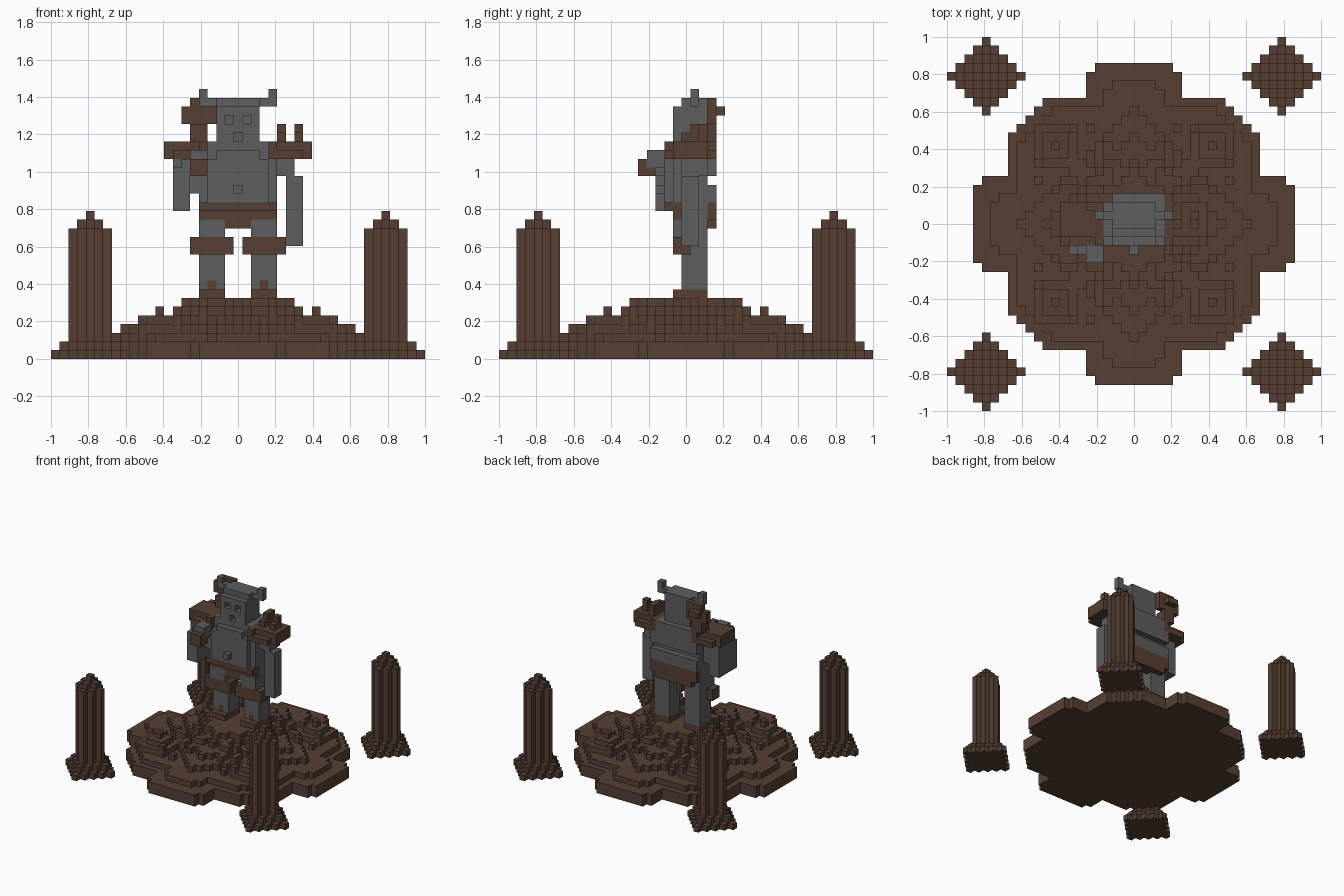
import bpy, bmesh, random
from itertools import product

if "Cube" in bpy.data.objects:
    bpy.data.objects.remove(bpy.data.objects["Cube"])

V = 2 / 43          # edge of one block
random.seed(4)


def material(name, rgb):
    m = bpy.data.materials.new(name)
    m.use_nodes = True
    m.diffuse_color = (*rgb, 1)
    bsdf = m.node_tree.nodes["Principled BSDF"]
    bsdf.inputs["Base Color"].default_value = (*rgb, 1)
    bsdf.inputs["Roughness"].default_value = 0.9
    return m


BROWN = material("earth brown", (0.094, 0.051, 0.034))
GREY = material("stone grey", (0.112, 0.112, 0.112))

parts = []          # (name, cells, material)
taken = set()


def box(x0, x1, y0, y1, z0, z1):
    """Inclusive block range."""
    return set(product(range(x0, x1 + 1), range(y0, y1 + 1), range(z0, z1 + 1)))


def part(name, mat, *boxes):
    """Register a part; blocks already used by earlier parts are skipped."""
    cells = set()
    for b in boxes:
        cells |= b if isinstance(b, set) else box(*b)
    cells -= taken
    taken.update(cells)
    parts.append((name, cells, mat))


def pair(name, mat, *boxes):
    """Mirrored part on both sides of x = 0."""
    part("left_" + name, mat, *boxes)
    part("right_" + name, mat, *[(-b[1], -b[0], *b[2:]) for b in boxes])


def tier(z, r, diag, arm):
    """Octagon crossed by four arms with clipped corners."""
    out = set()
    for x, y in product(range(-18, 19), repeat=2):
        a, b = max(abs(x), abs(y)), min(abs(x), abs(y))
        if (a <= r and a + b <= diag) or (a <= arm and b <= arm - 13 and a + b <= 2 * arm - 14):
            out.add((x, y, z))
    return out


def diamond(cx, cy, z, r):
    return {(cx + x, cy + y, z) for x, y in product(range(-r, r + 1), repeat=2)
            if abs(x) + abs(y) <= r}


# Corner pillars: diamond section, stepped foot and pointed cap
radii = [4, 3] + [2] * 13 + [1, 0]
for label, sx, sy in (("front_left", 1, -1), ("front_right", -1, -1),
                      ("back_left", 1, 1), ("back_right", -1, 1)):
    part(label + "_pillar", BROWN,
         *[diamond(17 * sx, 17 * sy, z, r) for z, r in enumerate(radii)])

# Stepped platform
part("platform", BROWN, tier(0, 14, 24, 18), tier(1, 14, 24, 18), tier(2, 13, 22, 16))

# Central mound
part("mound", BROWN, *[diamond(0, 0, z, r) for z, r in ((3, 13), (4, 10), (5, 7), (6, 6))])

# Four small stepped pyramids
for sx, sy in product((-9, 9), repeat=2):
    part("small_pyramid", BROWN, *[(sx - r, sx + r, sy - r, sy + r, z, z)
                                   for z, r in ((3, 2), (4, 1), (5, 0))])

# Loose rubble, symmetric in both directions
rubble = set()
spots = [(7, 5), (5, 7), (11, 5), (5, 11), (11, 7), (7, 11)]
spots += [(a, b) for a, b in product(range(2, 10), repeat=2)
          if 5 <= a + b <= 13 and random.random() < 0.25]
for a, b in spots:
    z = 3
    while (a, b, z) in taken:
        z += 1
    if z < 7:
        rubble |= {(sx * a, sy * b, z) for sx, sy in product((-1, 1), repeat=2)}
part("rubble", BROWN, rubble)

# Legs: boots, knee guards, shins and thighs
pair("boot", BROWN, (2, 4, -1, 2, 7, 7), (3, 3, 0, 0, 8, 8))
pair("knee_guard", BROWN, (1, 5, -1, 0, 12, 13))
pair("leg", GREY, (2, 4, 0, 2, 8, 17), (2, 4, -1, -1, 14, 15))

# Belt with front and back cloth
part("belt", BROWN, (-4, 4, -2, -1, 17, 17), (-4, 4, -1, -1, 16, 16),
     (-1, 1, -1, 0, 15, 16), (-4, 4, 2, 3, 16, 17), (-3, 3, 2, 3, 15, 15))

# Torso with belly plate and shoulder yoke
part("torso", GREY, (-1, 1, 0, 2, 16, 17), (-4, 4, -1, 2, 18, 22), (-3, 3, -2, -2, 18, 22),
     (-4, 4, 3, 3, 18, 19), (-4, 4, 3, 3, 21, 22), (-3, 3, -1, 3, 23, 24),
     (-2, 2, -2, -2, 23, 23), (0, 0, -3, -3, 19, 19))

# Head, with recessed eyes and a mouth opening
head = (box(-2, 2, -1, 2, 25, 28) | box(-2, 2, 0, 2, 29, 29))
head -= {(-1, -1, 27), (1, -1, 27), (0, -1, 25)}
part("head", GREY, head)
pair("horn", GREY, (3, 4, 1, 1, 29, 29), (4, 4, 1, 1, 30, 30))

# Shoulder guards
pair("shoulder_guard", BROWN, (5, 8, -1, 2, 23, 24), (4, 4, -2, 3, 23, 24), (5, 7, -2, 3, 23, 23))
part("left_shoulder_spikes", BROWN, (5, 5, 0, 2, 25, 25), (5, 5, 1, 2, 26, 26),
     (7, 7, 0, 1, 25, 25), (7, 7, 1, 1, 26, 26))

# Left arm hangs straight down
part("left_arm", GREY, (5, 6, 0, 2, 21, 22), (6, 6, 0, 1, 21, 21), (6, 7, 0, 1, 13, 20))

# Right arm bends forward and grips a handle
part("right_arm", GREY, (-7, -5, -1, 1, 19, 22), (-7, -6, -3, 1, 17, 18),
     (-7, -6, -3, -2, 19, 21), (-7, -6, -2, -2, 22, 22))
part("right_hand", GREY, (-5, -4, -4, -3, 22, 23), (-6, -5, -3, -2, 21, 22))
part("held_handle", BROWN, (-5, -4, -5, -4, 21, 22))

# Weapon slung behind the right shoulder
part("back_weapon", BROWN, (-5, -4, 2, 3, 25, 26), (-6, -3, 3, 3, 27, 28),
     (-5, -4, 4, 4, 28, 28), (-5, -3, 3, 3, 29, 29))

# Each face direction with its four corner offsets
FACES = {
    (1, 0, 0): ((1, 0, 0), (1, 1, 0), (1, 1, 1), (1, 0, 1)),
    (-1, 0, 0): ((0, 0, 0), (0, 0, 1), (0, 1, 1), (0, 1, 0)),
    (0, 1, 0): ((0, 1, 0), (0, 1, 1), (1, 1, 1), (1, 1, 0)),
    (0, -1, 0): ((0, 0, 0), (1, 0, 0), (1, 0, 1), (0, 0, 1)),
    (0, 0, 1): ((0, 0, 1), (1, 0, 1), (1, 1, 1), (0, 1, 1)),
    (0, 0, -1): ((0, 0, 0), (0, 1, 0), (1, 1, 0), (1, 0, 0)),
}

# Build every part as a shell of its exposed block faces
for name, cells, mat in parts:
    bm = bmesh.new()
    verts = {}
    for c in sorted(cells):
        for d, corners in FACES.items():
            if tuple(a + b for a, b in zip(c, d)) in taken:
                continue
            loop = []
            for o in corners:
                k = tuple(a + b for a, b in zip(c, o))
                if k not in verts:
                    verts[k] = bm.verts.new(((k[0] - 0.5) * V, (k[1] - 0.5) * V, k[2] * V))
                loop.append(verts[k])
            bm.faces.new(loop)
    mesh = bpy.data.meshes.new(name)
    bm.to_mesh(mesh)
    bm.free()
    mesh.materials.append(mat)
    bpy.context.collection.objects.link(bpy.data.objects.new(name, mesh))
